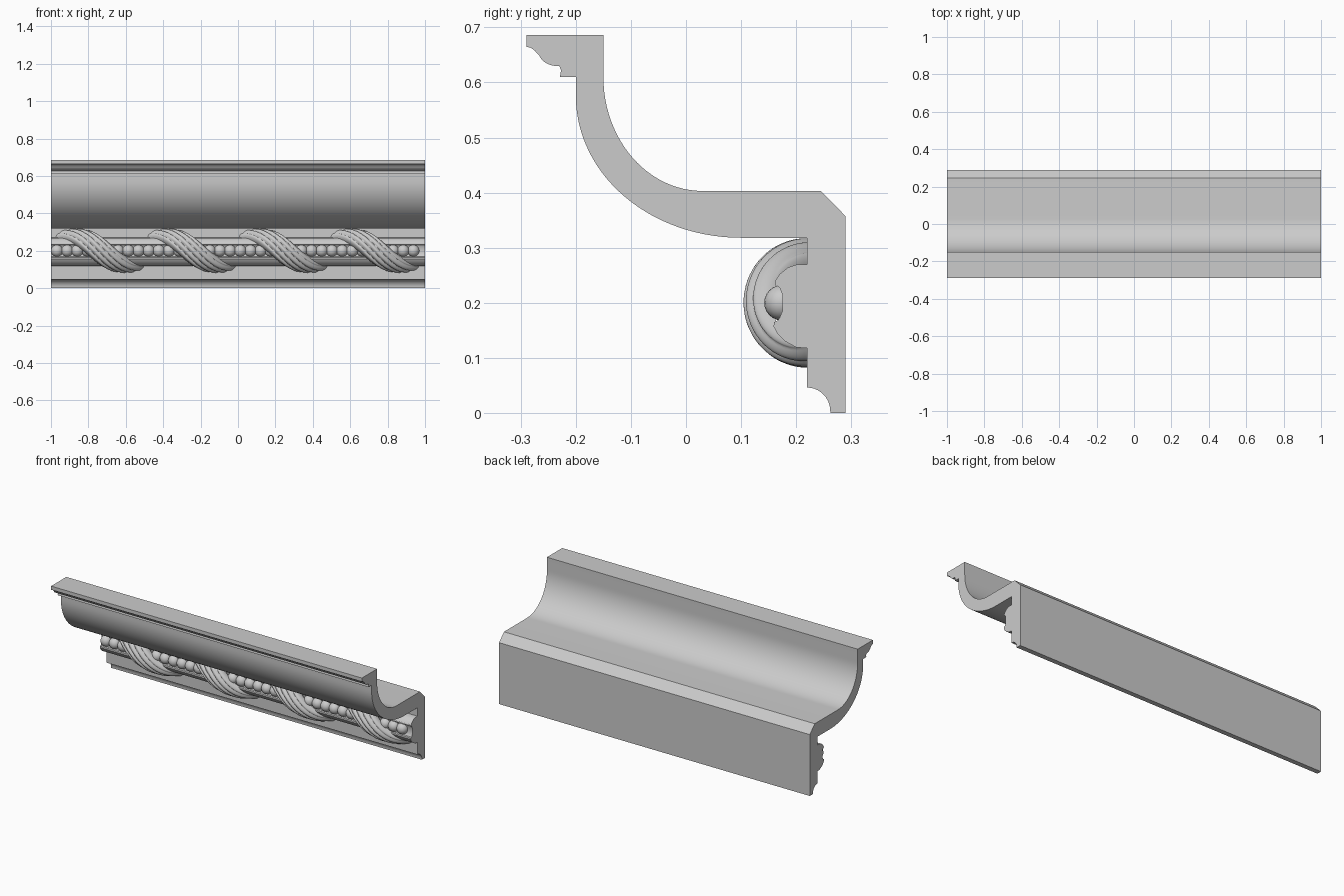
import bpy, bmesh, math
from math import sin, cos, pi

if "Cube" in bpy.data.objects:
    bpy.data.objects.remove(bpy.data.objects["Cube"])

PERIOD = 0.49
AXIS_Y, AXIS_Z = 0.22, 0.2


def finish(bm, name, angle=35):
    bmesh.ops.recalc_face_normals(bm, faces=bm.faces)
    me = bpy.data.meshes.new(name)
    bm.to_mesh(me)
    bm.free()
    ob = bpy.data.objects.new(name, me)
    bpy.context.collection.objects.link(ob)
    bpy.ops.object.select_all(action='DESELECT')
    ob.select_set(True)
    bpy.context.view_layer.objects.active = ob
    bpy.ops.object.shade_smooth_by_angle(angle=math.radians(angle))
    return ob


def extrude_profile(name, pts):
    """Extrude a closed (y, z) profile along the whole length."""
    bm = bmesh.new()
    face = bm.faces.new([bm.verts.new((-1, y, z)) for y, z in pts])
    geo = bmesh.ops.extrude_face_region(bm, geom=[face])['geom']
    bmesh.ops.translate(bm, vec=(2, 0, 0),
                        verts=[g for g in geo if isinstance(g, bmesh.types.BMVert)])
    return finish(bm, name, 25)


def arc(cy, cz, ry, rz, a0, a1, n):
    return [(cy + ry * cos(math.radians(a0 + (a1 - a0) * i / n)),
             cz + rz * sin(math.radians(a0 + (a1 - a0) * i / n))) for i in range(n + 1)]


# Cornice body: top lip, cove, shelf, back plate and foot
body = [(-0.29, 0.686), (-0.15, 0.686)]
body += arc(0.03, 0.61, 0.18, 0.207, 180, 270, 24)
body += [(0.245, 0.403), (0.29, 0.357), (0.29, 0), (0.262, 0)]
body += arc(0.22, 0.003, 0.042, 0.043, 0, 90, 10)
body += [(0.22, 0.318)]
body += arc(0.1, 0.575, 0.3, 0.257, 270, 180, 28)
body += [(-0.2, 0.61), (-0.229, 0.61), (-0.227, 0.622), (-0.23, 0.63)]
body += arc(-0.235, 0.66, 0.034, 0.03, 265, 200, 6)
body += [(-0.275, 0.658), (-0.282, 0.663), (-0.29, 0.665)]
extrude_profile("cornice_body", body)

# Carved rail behind the beads
rail = [(0.225, 0.27), (0.2, 0.269), (0.185, 0.264), (0.17, 0.252), (0.162, 0.24),
        (0.162, 0.233), (0.17, 0.227), (0.175, 0.215), (0.175, 0.185), (0.17, 0.173),
        (0.167, 0.168), (0.16, 0.165), (0.159, 0.157), (0.166, 0.144), (0.18, 0.13),
        (0.2, 0.119), (0.225, 0.117)]
extrude_profile("bead_rail", rail)

# Row of beads showing between the wraps
bm = bmesh.new()
for i in range(37):
    x = -0.968 + i * PERIOD / 9
    if x > 0.97 or abs((x + 0.735 + PERIOD / 2) % PERIOD - PERIOD / 2) < 0.06:
        continue
    s = bmesh.ops.create_uvsphere(bm, u_segments=20, v_segments=12, radius=0.032)
    bmesh.ops.translate(bm, verts=s['verts'], vec=(x, 0.174, AXIS_Z))
finish(bm, "beads", 60)


def rope_wrap(name, x0, nu=56, nv=60):
    """Fluted leaf-like band spiralling over the front of the rail."""
    bm = bmesh.new()
    rows = []
    for i in range(nu + 1):
        t = i / nu
        row = []
        for j in range(nv + 1):
            a = -pi / 2 + pi * j / nv
            v = sin(a)
            lobe = abs(sin(pi * (2.4 * v - 1.3 * t)))
            h = cos(a) ** 0.8
            r = 0.066 + h * (0.040 + 0.012 * lobe ** 0.7)
            x = x0 + 0.27 * (t - 0.5) + v * (0.093 + 0.04 * (t - 0.5) ** 2)
            x = max(-1, min(1, x))
            row.append(bm.verts.new((x, AXIS_Y - r * 0.98 * sin(pi * t),
                                     AXIS_Z + r * cos(pi * t))))
        rows.append(row)
    for a, b in zip(rows, rows[1:]):
        for j in range(nv):
            bm.faces.new((a[j], a[j + 1], b[j + 1], b[j]))
    return finish(bm, name, 70)


# Four wraps along the length
for k in range(4):
    rope_wrap(f"rope_wrap_{k + 1}", -0.735 + k * PERIOD)
